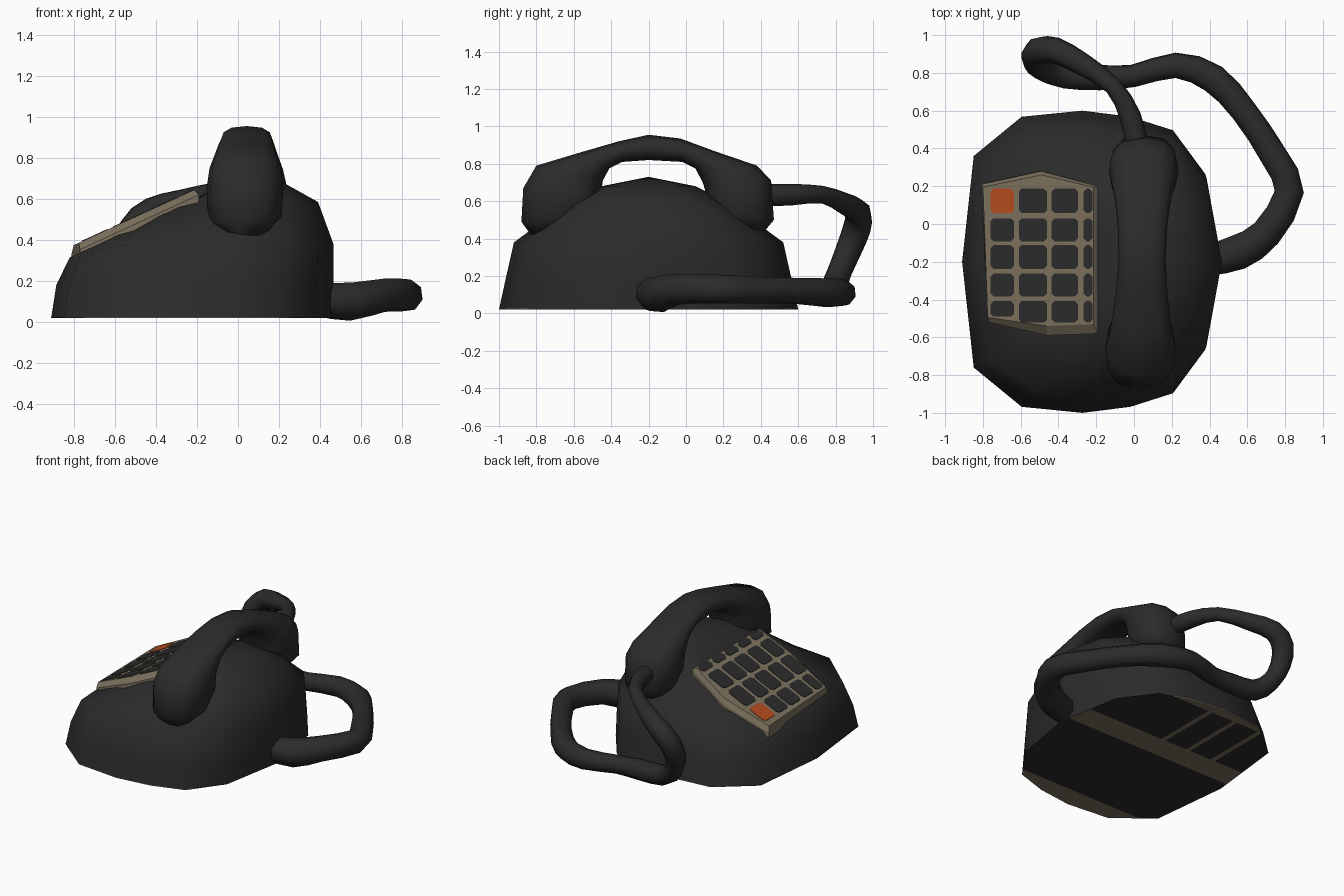
import bpy, bmesh, math
from mathutils import Vector

if "Cube" in bpy.data.objects:
    bpy.data.objects.remove(bpy.data.objects["Cube"])


def material(name, rgb):
    m = bpy.data.materials.new(name)
    m.diffuse_color = (*rgb, 1)
    m.use_nodes = True
    m.node_tree.nodes["Principled BSDF"].inputs["Base Color"].default_value = m.diffuse_color
    return m


BLACK = material("charcoal_plastic", (0.024, 0.024, 0.024))
TAN = material("tan_panel", (0.20, 0.165, 0.11))
ORANGE = material("orange_key", (0.46, 0.07, 0.014))


def finish(name, bm, mats, smooth=None):
    bmesh.ops.recalc_face_normals(bm, faces=bm.faces)
    me = bpy.data.meshes.new(name)
    bm.to_mesh(me)
    bm.free()
    ob = bpy.data.objects.new(name, me)
    bpy.context.collection.objects.link(ob)
    for m in mats:
        me.materials.append(m)
    if smooth:
        bpy.ops.object.select_all(action='DESELECT')
        ob.select_set(True)
        bpy.context.view_layer.objects.active = ob
        bpy.ops.object.shade_smooth_by_angle(angle=math.radians(smooth))
    return ob


def loft(bm, rings, cap_start=True, cap_end=True):
    rows = [[bm.verts.new(p) for p in r] for r in rings]
    n = len(rows[0])
    for a, b in zip(rows, rows[1:]):
        for i in range(n):
            bm.faces.new((a[i], a[(i + 1) % n], b[(i + 1) % n], b[i]))
    if cap_start:
        bm.faces.new(rows[0])
    if cap_end:
        bm.faces.new(rows[-1])
    return rows


# Body: one footprint, rescaled for each level, cut by the sloping keypad side
half = [(-1, 0), (-.91, .7), (-.54, .96), (-.07, 1), (.3, .96), (.63, .87), (.88, .58), (1, 0)]
footprint = half + [(u, -v) for u, v in half[-2:0:-1]]


def body_ring(x0, x1, y0, y1, z):
    ring = []
    for u, v in footprint:
        x = (x0 + x1) / 2 + u * (x1 - x0) / 2
        y = (y0 + y1) / 2 + v * (y1 - y0) / 2
        ring.append((x, y, min(z, 0.315 + 0.46 * (x + 0.82))))
    return ring


bm = bmesh.new()
base = [(p[0], p[1], 0.02) for p in body_ring(-.91, .46, -1, .6, .02)]
rows = loft(bm, [
    base,
    [(p[0], p[1], 0.18) for p in body_ring(-.885, .465, -.965, .565, .18)],
    body_ring(-.82, .465, -.92, .52, .38),
    body_ring(-.55, .39, -.64, .24, .585),
    body_ring(-.22, .22, -.45, .05, .68)], cap_start=False, cap_end=False)
apex = bm.verts.new((0.02, -.2, .73))
top = rows[-1]
for i in range(len(top)):
    bm.faces.new((top[i], top[(i + 1) % len(top)], apex))
finish("body", bm, [BLACK], 60)

# Underside: footprint cut into dark areas and tan bands
bm = bmesh.new()
loft(bm, [base, [(p[0], p[1], 0.026) for p in base]])
cuts = [((0, y, 0), (0, 1, 0)) for y in (-.84, -.13, .05, .53)]
xbars = (-.21, -.42, -.63)
cuts += [((x + s * .017, 0, 0), (1, 0, 0)) for x in xbars for s in (-1, 1)]
for co, no in cuts:
    bmesh.ops.bisect_plane(bm, geom=bm.verts[:] + bm.edges[:] + bm.faces[:],
                           plane_co=co, plane_no=no)
for f in bm.faces:
    c = f.calc_center_median()
    band = c.y < -.84 or -.13 < c.y < .05 or c.y > .53
    bar = c.y > .05 and any(abs(c.x - x) < .017 for x in xbars)
    f.material_index = 1 if band or bar else 0
finish("underside", bm, [BLACK, TAN])


# Keypad panel lying on the slope
def slope(x):
    return 0.375 + 0.46 * (x + 0.8)


upper = [(-.80, .195), (-.49, .26), (-.215, .195), (-.215, -.53), (-.46, -.54), (-.775, -.495)]
lower = [(-.81, .21), (-.49, .28), (-.19, .20), (-.19, -.58), (-.46, -.59), (-.77, -.52)]
bm = bmesh.new()
loft(bm, [[(x, y, slope(x) - .075) for x, y in lower],
          [(x, y, slope(x) - .035) for x, y in lower],
          [(x, y, slope(x)) for x, y in upper]])
finish("keypad_panel", bm, [TAN])

# Keys: thin plates with clipped corners
columns = [(-.76, -.635), (-.61, -.46), (-.436, -.297), (-.268, -.219)]
key_rows = [(.058, .187), (-.092, .03), (-.237, -.112), (-.383, -.263), (-.522, -.408)]
dark, red = bmesh.new(), bmesh.new()
for ci, (x0, x1) in enumerate(columns):
    for ri, (y0, y1) in enumerate(key_rows):
        if ci == 0 and ri == 4:
            y0 = -.49
        c = .016
        pts = [(x0 + c, y0), (x1 - c, y0), (x1, y0 + c), (x1, y1 - c),
               (x1 - c, y1), (x0 + c, y1), (x0, y1 - c), (x0, y0 + c)]
        loft(red if ci == 0 and ri == 0 else dark,
             [[(x, y, slope(x) + h) for x, y in pts] for h in (-.002, .003)])
finish("keys", dark, [BLACK])
finish("orange_key", red, [ORANGE])

# Handset: oval sections between an outer and an inner profile (y, z), half width w
sections = [
    (-.83, .42, -.54, .47, .12), (-.88, .49, -.48, .54, .18), (-.87, .67, -.455, .63, .187),
    (-.80, .79, -.445, .71, .175), (-.55, .865, -.41, .775, .15), (-.36, .92, -.34, .81, .135),
    (-.20, .955, -.20, .82, .125), (-.03, .935, -.02, .81, .13), (.16, .865, .05, .775, .145),
    (.38, .79, .09, .70, .17), (.455, .71, .11, .63, .185), (.47, .50, .13, .54, .18),
    (.42, .44, .18, .47, .12)]
rings = []
for i, (yo, zo, yi, zi, w) in enumerate(sections):
    outer, inner = Vector((0, yo, zo)), Vector((0, yi, zi))
    xc = .03 + .025 * i / (len(sections) - 1)
    ring = []
    for k in range(12):
        a = 2 * math.pi * k / 12
        cx, cs = math.cos(a), math.sin(a)
        # squared-off oval
        cx = math.copysign(abs(cx) ** .75, cx)
        cs = math.copysign(abs(cs) ** .85, cs)
        p = (outer + inner) / 2 + (outer - inner) / 2 * cs
        ring.append((xc + w * cx, p.y, p.z))
    rings.append(ring)
bm = bmesh.new()
loft(bm, rings)
finish("handset", bm, [BLACK], 60)

# Cord: tube from the handset, looping behind and round to the body side
path = [Vector(p) for p in (
    (.02, .40, .63, .06), (-.02, .57, .635, .057), (-.11, .73, .635, .047),
    (-.28, .85, .585, .06), (-.42, .92, .54, .07), (-.505, .915, .46, .075),
    (-.525, .87, .34, .07), (-.48, .82, .22, .065), (-.37, .785, .13, .07),
    (-.18, .775, .115, .07), (0, .785, .11, .062), (.22, .84, .11, .07),
    (.42, .77, .11, .08), (.58, .60, .12, .072), (.74, .36, .125, .075),
    (.822, .17, .13, .08), (.70, -.05, .13, .085), (.55, -.15, .10, .098),
    (.40, -.19, .11, .085))]
smooth = []
for i in range(len(path) - 1):
    a, b, c, d = (path[max(0, min(len(path) - 1, i + k))] for k in (-1, 0, 1, 2))
    mid = (b + c) * .5625 - (a + d) * .0625
    smooth += [b, mid]
smooth.append(path[-1])
cu = bpy.data.curves.new("cord", 'CURVE')
cu.dimensions = '3D'
cu.bevel_depth = 1.0
cu.bevel_resolution = 2
cu.use_fill_caps = True
sp = cu.splines.new('POLY')
sp.points.add(len(smooth) - 1)
for pt, p in zip(sp.points, smooth):
    pt.co = (p[0], p[1], p[2], 1)
    pt.radius = p[3]
cord = bpy.data.objects.new("cord", cu)
bpy.context.collection.objects.link(cord)
cu.materials.append(BLACK)
bpy.ops.object.select_all(action='DESELECT')
cord.select_set(True)
bpy.context.view_layer.objects.active = cord
bpy.ops.object.convert(target='MESH')
bpy.ops.object.shade_smooth_by_angle(angle=math.radians(70))
